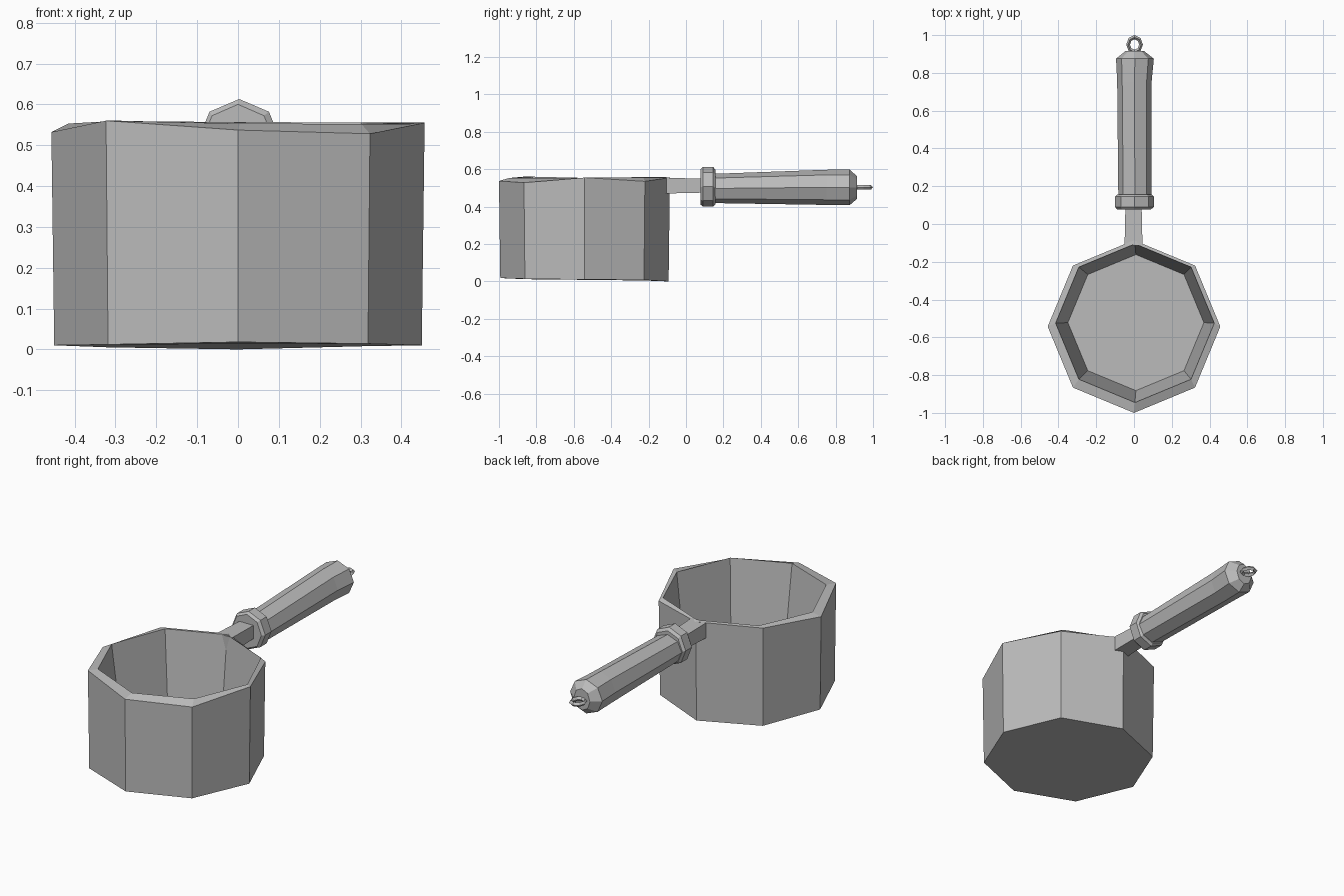
import bpy, bmesh
from math import sin, cos, radians
from mathutils import Vector

cube = bpy.data.objects.get("Cube")
if cube:
    bpy.data.objects.remove(cube, do_unlink=True)

metal = bpy.data.materials.new("grey metal")
metal.use_nodes = True
grey = (0.5, 0.5, 0.5, 1)
metal.diffuse_color = grey
metal.node_tree.nodes["Principled BSDF"].inputs["Base Color"].default_value = grey

SIDES = 8


def loft(name, rings):
    """Skin a closed solid through a list of equal-sized point rings."""
    bm = bmesh.new()
    loops = [[bm.verts.new(p) for p in ring] for ring in rings]
    for a, b in zip(loops, loops[1:]):
        n = len(a)
        for i in range(n):
            j = (i + 1) % n
            bm.faces.new((a[i], a[j], b[j], b[i]))
    bm.faces.new(loops[0])
    bm.faces.new(loops[-1])
    bmesh.ops.recalc_face_normals(bm, faces=bm.faces)
    mesh = bpy.data.meshes.new(name)
    bm.to_mesh(mesh)
    bm.free()
    mesh.materials.append(metal)
    obj = bpy.data.objects.new(name, mesh)
    bpy.context.collection.objects.link(obj)
    return obj


def flat_ring(x, y, radius, heights):
    """Horizontal octagon with a height for each corner, starting at +x."""
    return [Vector((x + radius * cos(radians(45 * i)),
                    y + radius * sin(radians(45 * i)), z))
            for i, z in enumerate(heights)]


def upright_ring(x, y, z, rx, rz):
    """Octagon across the handle, one corner pointing up."""
    return [Vector((x + rx * sin(radians(45 * i)), y, z + rz * cos(radians(45 * i))))
            for i in range(SIDES)]


def box_ring(y, x0, x1, z0, z1):
    return [Vector((x0, y, z0)), Vector((x1, y, z0)), Vector((x1, y, z1)), Vector((x0, y, z1))]


# Pot: slightly uneven octagonal wall, sloping rim, tapered inside and floor
base_heights = [0.01, 0.008, 0, 0.005, 0.01, 0.012, 0.018, 0.014]
edge_heights = [0.555, 0.535, 0.555, 0.555, 0.532, 0.56, 0.537, 0.528]
lip_heights = [0.552, 0.555, 0.557, 0.558, 0.553, 0.56, 0.553, 0.552]
loft("pot", [
    flat_ring(0, -0.543, 0.45, base_heights),
    flat_ring(0, -0.543, 0.457, edge_heights),
    flat_ring(0.005, -0.525, 0.42, lip_heights),
    flat_ring(0.01, -0.522, 0.36, [0.06] * SIDES),
])

# Stem joining the pot to the handle
loft("handle_stem", [
    box_ring(-0.115, -0.05, 0.045, 0.47, 0.555),
    box_ring(0.11, -0.045, 0.04, 0.475, 0.548),
])

# Collar in front of the grip
loft("handle_collar", [
    upright_ring(0, 0.078, 0.505, 0.09, 0.095),
    upright_ring(0.003, 0.09, 0.507, 0.103, 0.106),
    upright_ring(0.003, 0.145, 0.507, 0.103, 0.106),
    upright_ring(0.003, 0.157, 0.505, 0.09, 0.092),
])

# Grip widening towards a chamfered end
loft("handle_grip", [
    upright_ring(0.005, 0.14, 0.497, 0.088, 0.078),
    upright_ring(0.002, 0.75, 0.503, 0.091, 0.094),
    upright_ring(0.005, 0.875, 0.503, 0.1, 0.095),
    upright_ring(0.004, 0.915, 0.502, 0.05, 0.06),
])

# Hanging loop at the end of the grip
bpy.ops.mesh.primitive_torus_add(major_segments=8, minor_segments=4,
                                 major_radius=0.038, minor_radius=0.011,
                                 location=(0.003, 0.95, 0.503))
loop = bpy.context.object
loop.name = "hanging_loop"
loop.scale = (0.9, 1.02, 1.1)
loop.data.materials.append(metal)
